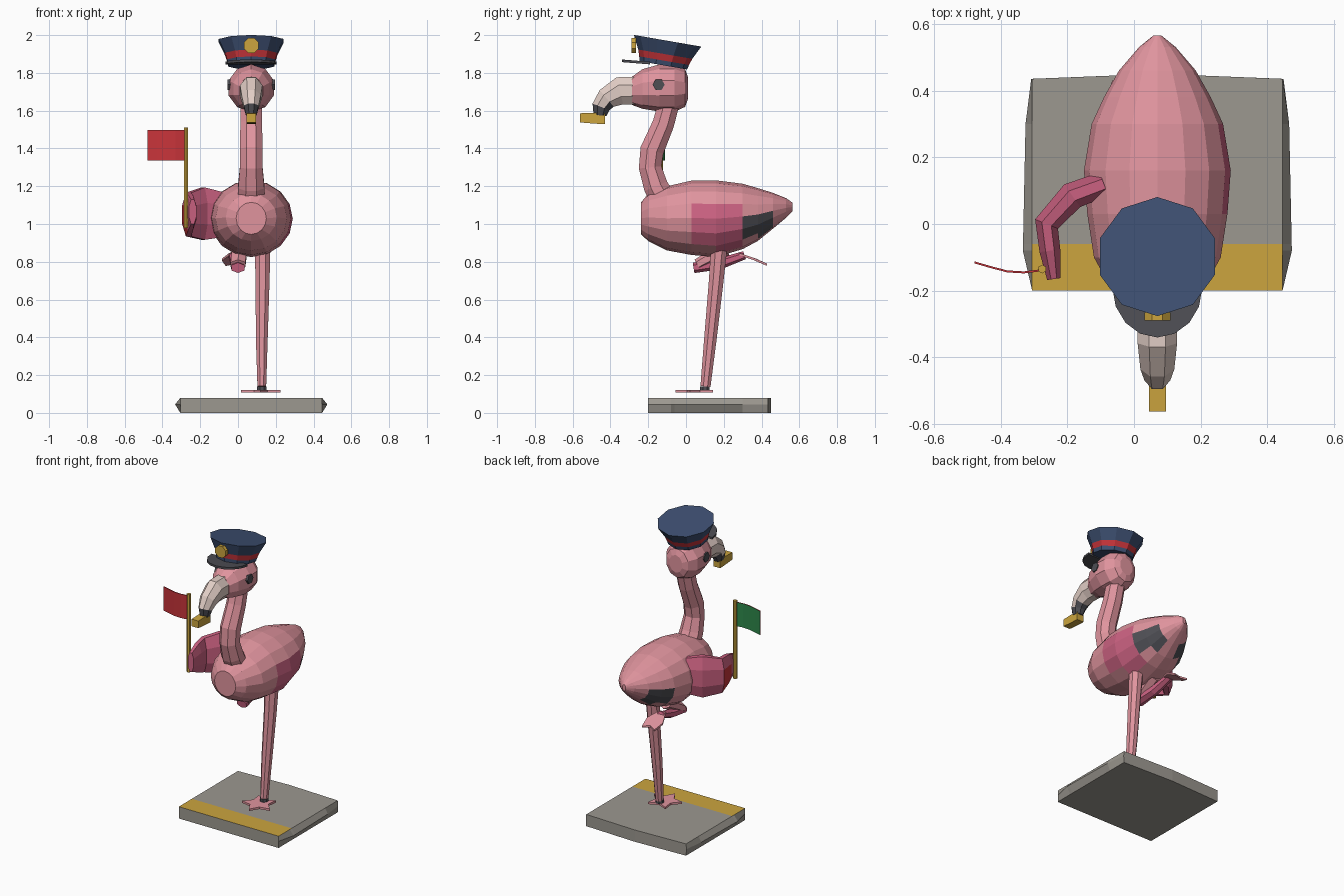
import bpy, bmesh, math
from mathutils import Vector

if "Cube" in bpy.data.objects:
    bpy.data.objects.remove(bpy.data.objects["Cube"])

CX = 0.07  # bird's centre line
X, Y, Z = Vector((1, 0, 0)), Vector((0, 1, 0)), Vector((0, 0, 1))


def material(name, r, g, b):
    lin = [((c / 255 + 0.055) / 1.055) ** 2.4 for c in (r, g, b)] + [1]
    m = bpy.data.materials.new(name)
    m.use_nodes = True
    m.diffuse_color = lin
    m.node_tree.nodes["Principled BSDF"].inputs["Base Color"].default_value = lin
    return m


pink = material("pink", 224, 148, 158)
rose = material("rose", 204, 98, 130)
red = material("red", 200, 52, 58)
navy = material("navy", 62, 80, 114)
dark = material("dark grey", 78, 78, 84)
cream = material("cream", 226, 206, 198)
gold = material("gold", 204, 165, 62)
green = material("green", 46, 138, 76)
stone = material("stone grey", 156, 152, 144)


def loft(name, rings, mats, rule=None, cut=None):
    """Skin closed rings; rule(centre, normal, segment) picks the material."""
    bm = bmesh.new()
    seg = bm.faces.layers.int.new("seg")
    vs = [[bm.verts.new(p) for p in r] for r in rings]
    n = len(vs[0])
    for k in range(len(vs) - 1):
        for i in range(n):
            j = (i + 1) % n
            bm.faces.new((vs[k][i], vs[k][j], vs[k + 1][j], vs[k + 1][i]))[seg] = k
    for ring, k in ((vs[0], -1), (vs[-1], len(vs))):
        bm.faces.new(ring)[seg] = k
    if cut:
        bmesh.ops.bisect_plane(bm, geom=bm.verts[:] + bm.edges[:] + bm.faces[:],
                               plane_co=cut, plane_no=Y)
    bmesh.ops.recalc_face_normals(bm, faces=bm.faces)
    bm.normal_update()
    if rule:
        for f in bm.faces:
            f.material_index = int(rule(f.calc_center_median(), f.normal, f[seg]))
    bm.faces.layers.int.remove(seg)
    me = bpy.data.meshes.new(name)
    bm.to_mesh(me)
    bm.free()
    for m in mats:
        me.materials.append(m)
    ob = bpy.data.objects.new(name, me)
    bpy.context.collection.objects.link(ob)
    return ob


def tube(name, pts, n, mats, rule=None, axis=X, tan=None, off=0.5):
    """Sections (x, y, z, radius along axis, radius across) along a path."""
    cs = [Vector(p[:3]) for p in pts]
    rings = []
    for i, p in enumerate(pts):
        t = tan or cs[min(i + 1, len(cs) - 1)] - cs[max(i - 1, 0)]
        v = axis.cross(t).normalized()
        angles = [math.tau * (k + off) / n for k in range(n)]
        rings.append([cs[i] + axis * p[3] * math.cos(a) + v * p[4] * math.sin(a) for a in angles])
    return loft(name, rings, mats, rule)


def mid(*pts):
    """Path on the bird's centre line: (y, z, rx, r across)."""
    return [(CX,) + p for p in pts]


def prism(name, outline, shift, mats, rule=None):
    a = [Vector(p) for p in outline]
    return loft(name, [a, [p + Vector(shift) for p in a]], mats, rule)


def disc(name, centre, radius, depth, axis, n, mat):
    c, d = Vector(centre), axis * depth / 2
    side = Z if axis != Z else X
    ends = [(*(c + s * d), radius, radius) for s in (-1, 1)]
    return tube(name, ends, n, [mat], axis=side, tan=axis)


# Platform with chamfered ends and a painted edge stripe
half = [(0.375, -0.2), (0.403, -0.08), (0.395, 0.3), (0.378, 0.435)]
outline = half + [(0, 0.45)] + [(-x, y) for x, y in reversed(half)]
slab = [[(CX + max(-w, min(w, x)), y, z) for x, y in outline]
        for z, w in ((0, 0.375), (0.045, 0.5), (0.08, 0.375))]
loft("platform", slab, [stone, gold],
     lambda c, n, k: n.z > 0.9 and c.y < -0.06, cut=(0, -0.06, 0))


# Body with painted wing and dark feather patches
def body_paint(c, n, k):
    side = abs(c.x - CX) > 0.03
    if side and 0.3 < c.y < 0.46 and 0.93 + (c.y - 0.34) * 0.4 < c.z < 1.055:
        return 2
    return c.x > CX + 0.08 and 0.03 < c.y < 0.3 and 0.87 < c.z < 1.09


tube("body", mid((-0.238, 1.03, 0.08, 0.085), (-0.2, 1.035, 0.135, 0.125),
                 (-0.1, 1.03, 0.19, 0.17), (0.03, 1.033, 0.21, 0.197),
                 (0.16, 1.028, 0.22, 0.203), (0.3, 1.04, 0.197, 0.173),
                 (0.38, 1.05, 0.16, 0.14), (0.46, 1.07, 0.115, 0.095),
                 (0.53, 1.085, 0.055, 0.052), (0.565, 1.09, 0.012, 0.022)),
     16, [pink, rose, dark], body_paint, tan=Y, off=0)

# Neck and head
tube("neck", mid((-0.1, 1.09, 0.08, 0.075), (-0.16, 1.2, 0.075, 0.07),
                 (-0.19, 1.3, 0.065, 0.065), (-0.18, 1.39, 0.065, 0.068),
                 (-0.12, 1.53, 0.062, 0.062), (-0.085, 1.66, 0.06, 0.06)), 8, [pink])
tube("head", mid((-0.285, 1.705, 0.065, 0.075), (-0.23, 1.715, 0.1, 0.105),
                 (-0.14, 1.72, 0.127, 0.125), (-0.06, 1.72, 0.122, 0.125),
                 (-0.005, 1.72, 0.085, 0.1), (0.01, 1.72, 0.05, 0.06)), 10, [pink], tan=Y)
for s, side in ((1, "left"), (-1, "right")):
    disc(side + "_eye", (CX + s * 0.115, -0.145, 1.738), 0.032, 0.02, X, 6, dark)

# Hooked beak with dark tip, holding a whistle
tube("beak", mid((-0.26, 1.705, 0.065, 0.08), (-0.35, 1.705, 0.064, 0.08),
                 (-0.42, 1.665, 0.055, 0.062), (-0.45, 1.62, 0.042, 0.052),
                 (-0.455, 1.575, 0.03, 0.037)), 8, [cream, dark],
     lambda c, n, k: c.z < 1.64 and c.y < -0.37)
tube("whistle", mid((-0.43, 1.557, 0.036, 0.04), (-0.49, 1.56, 0.036, 0.04),
                    (-0.562, 1.562, 0.036, 0.034)), 4, [gold], tan=Y)

# Tilted cap with red band, visor and badge
tilt = Vector((0, 0.17, 0.985))
base = Vector((CX, -0.12, 1.84))
profile = [(0, 0.128), (0.025, 0.134), (0.06, 0.145), (0.132, 0.181)]
tube("cap", [(*(base + tilt * h), r, r) for h, r in profile], 10, [navy, red],
     lambda c, n, k: k == 1, tan=tilt)
arc = [math.pi * (1 + i / 8) for i in range(9)]
prism("cap_visor", [(CX + 0.135 * math.cos(a), -0.19 + 0.15 * math.sin(a),
                     1.845 - 0.012 * math.sin(a)) for a in arc], (0, 0, 0.014), [dark])
disc("cap_badge", (CX, -0.277, 1.945), 0.042, 0.024, Y, 8, gold)

# Raised wing gripping the flag pole
tube("raised_wing", [(-0.09, 0.12, 1.05, 0.13, 0.04), (-0.185, 0.085, 1.055, 0.15, 0.045),
                     (-0.262, 0.0, 1.05, 0.125, 0.04), (-0.252, -0.08, 1.06, 0.105, 0.034),
                     (-0.24, -0.165, 1.065, 0.07, 0.022)], 8, [rose, red],
     lambda c, n, k: k == 2 and n.x < -0.3 and c.z < 1.08, axis=Z)
disc("flag_pole", (-0.275, -0.135, 1.245), 0.013, 0.53, Z, 6, gold)

# Waving flag, red in front and green behind
wave = [(-0.28, -0.142), (-0.33, -0.148), (-0.38, -0.145), (-0.43, -0.132), (-0.478, -0.118)]
sheet = [(x, y, 1.336) for x, y in wave] + [(x, y + 0.006, 1.336) for x, y in reversed(wave)]
prism("flag", sheet, (0, 0, 0.162), [red, green], lambda c, n, k: n.y > 0.3)

# Standing leg, ankle ring and webbed foot
tube("standing_leg", [(0.13, 0.175, 0.88, 0.045, 0.047), (0.13, 0.16, 0.7, 0.04, 0.042),
                      (0.126, 0.13, 0.4, 0.034, 0.036), (0.126, 0.103, 0.14, 0.025, 0.029)],
     8, [pink])
disc("ankle_ring", (0.126, 0.1, 0.13), 0.027, 0.022, Z, 8, dark)
star = [(0.11 if i % 2 == 0 else 0.06, math.tau * i / 10 - math.pi / 2) for i in range(10)]
prism("standing_foot", [(0.12 + r * math.cos(a), 0.055 + r * math.sin(a), 0.108)
                        for r, a in star], (0, 0, 0.014), [pink])

# Folded leg tucked beneath the body
tube("folded_thigh", [(0.01, 0.21, 0.87, 0.045, 0.04), (0.0, 0.06, 0.785, 0.045, 0.03)],
     6, [pink])
tube("folded_shin", [(0.0, 0.04, 0.768, 0.04, 0.028), (-0.01, 0.18, 0.79, 0.032, 0.03),
                     (-0.025, 0.31, 0.835, 0.028, 0.022)], 6, [rose])
prism("folded_foot", [(-0.045, 0.28, 0.835), (-0.085, 0.37, 0.805), (-0.065, 0.43, 0.778),
                      (-0.02, 0.41, 0.786), (0.03, 0.43, 0.778), (0.04, 0.36, 0.808),
                      (0.0, 0.28, 0.835)], (0, 0, 0.012), [pink])
